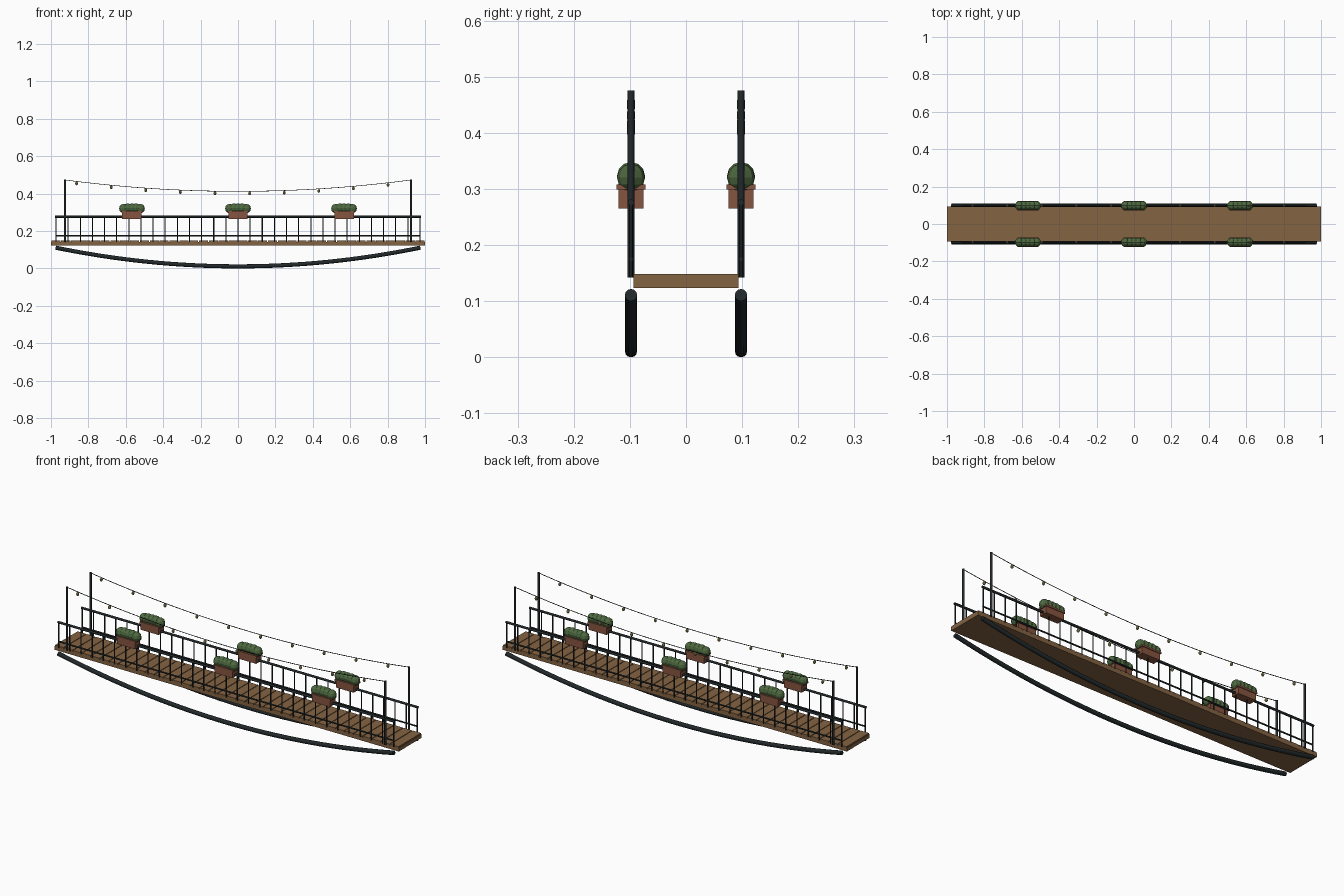
import bpy, bmesh, math
from mathutils import Vector, Matrix

if "Cube" in bpy.data.objects:
    bpy.data.objects.remove(bpy.data.objects["Cube"])


def material(name, rgb):
    m = bpy.data.materials.new(name)
    m.diffuse_color = (*rgb, 1)
    m.use_nodes = True
    m.node_tree.nodes["Principled BSDF"].inputs["Base Color"].default_value = m.diffuse_color
    return m


WOOD = material("wood", (0.23, 0.125, 0.055))
METAL = material("dark_metal", (0.016, 0.022, 0.024))
CLAY = material("terracotta", (0.24, 0.09, 0.05))
LEAF = material("foliage", (0.075, 0.14, 0.05))
BULB = material("bulb_glass", (0.40, 0.33, 0.13))


def finish(bm, name, mat, smooth=False):
    bmesh.ops.recalc_face_normals(bm, faces=bm.faces)
    me = bpy.data.meshes.new(name)
    bm.to_mesh(me)
    bm.free()
    me.materials.append(mat)
    ob = bpy.data.objects.new(name, me)
    bpy.context.collection.objects.link(ob)
    if smooth:
        for p in me.polygons:
            p.use_smooth = len(p.vertices) == 4
    return ob


def box(bm, x, y, z0, z1, sx, sy):
    m = Matrix.Translation((x, y, (z0 + z1) / 2)) @ Matrix.Diagonal((sx, sy, z1 - z0, 1))
    bmesh.ops.create_cube(bm, size=1, matrix=m)


def ball(bm, c, r, u=8, v=6):
    m = Matrix.Translation(c) @ Matrix.Diagonal((*r, 1))
    bmesh.ops.create_uvsphere(bm, u_segments=u, v_segments=v, radius=1, matrix=m)


def rod(bm, x, y, z0, z1, r, n=8):
    bmesh.ops.create_cone(bm, cap_ends=True, segments=n, radius1=r, radius2=r,
                          depth=z1 - z0, matrix=Matrix.Translation((x, y, (z0 + z1) / 2)))


def tube(bm, pts, r, n):
    # sweep a ring along a path lying in an xz plane
    pts = [Vector(p) for p in pts]
    rings = []
    for i, p in enumerate(pts):
        t = (pts[min(i + 1, len(pts) - 1)] - pts[max(i - 1, 0)]).normalized()
        side = Vector((0, 1, 0))
        up = t.cross(side)
        rings.append([bm.verts.new(p + r * (math.cos(a) * side + math.sin(a) * up))
                      for a in (2 * math.pi * k / n for k in range(n))])
    for a, b in zip(rings, rings[1:]):
        for k in range(n):
            bm.faces.new((a[k], a[(k + 1) % n], b[(k + 1) % n], b[k]))
    bm.faces.new(rings[0])
    bm.faces.new(rings[-1])


def sag(x, half, low, high):
    return low + (high - low) * (x / half) ** 2


def span(half, n):
    return [-half + 2 * half * i / n for i in range(n + 1)]


# deck: solid slab with separate planks on top
bm = bmesh.new()
box(bm, 0, 0, 0.123, 0.142, 2.0, 0.188)
finish(bm, "deck_slab", WOOD)
bm = bmesh.new()
N = 38
pitch = 2.0 / N
for i in range(N):
    box(bm, -1 + pitch * (i + 0.5), 0, 0.140, 0.148, pitch - 0.004, 0.188)
finish(bm, "deck_planks", WOOD)

for side, y in (("front", -0.098), ("back", 0.098)):
    # bowed support tube under the deck
    bm = bmesh.new()
    tube(bm, [(x, y, sag(x, 0.975, 0.011, 0.111)) for x in span(0.975, 32)], 0.011, 12)
    finish(bm, side + "_arch_tube", METAL, True)

    # railing: rails and balusters
    bm = bmesh.new()
    tube(bm, [(-0.978, y, 0.276), (0.978, y, 0.276)], 0.006, 8)
    tube(bm, [(-0.975, y, 0.175), (0.975, y, 0.175)], 0.004, 8)
    finish(bm, side + "_rails", METAL, True)
    bm = bmesh.new()
    for x in span(0.973, 30):
        rod(bm, x, y, 0.142, 0.276, 0.0032, 6)
    finish(bm, side + "_balusters", METAL)

    # tall light poles
    bm = bmesh.new()
    for x in (-0.925, 0.925):
        rod(bm, x, y, 0.142, 0.475, 0.006)
    finish(bm, side + "_light_poles", METAL, True)

    # hanging light string with bulbs
    bm = bmesh.new()
    tube(bm, [(x, y, sag(x, 0.925, 0.412, 0.473)) for x in span(0.925, 20)], 0.0017, 6)
    finish(bm, side + "_light_string", METAL)
    bm = bmesh.new()
    for i in range(10):
        x = -0.863 + 0.185 * i
        ball(bm, (x, y, sag(x, 0.925, 0.412, 0.473) - 0.011), (0.0075, 0.0075, 0.010))
    finish(bm, side + "_bulbs", BULB)

    # planters sitting on the top rail
    pots, leaves = bmesh.new(), bmesh.new()
    for x in (-0.567, 0, 0.567):
        box(pots, x, y, 0.265, 0.302, 0.104, 0.044)
        box(pots, x, y, 0.299, 0.308, 0.114, 0.052)
        for k in range(-2, 3):
            dz = 0.0 if abs(k) == 2 else 0.003
            ball(leaves, (x + k * 0.0225, y, 0.320 + dz), (0.025, 0.025, 0.025), 10, 6)
    finish(pots, side + "_planter_boxes", CLAY)
    finish(leaves, side + "_planter_foliage", LEAF)
